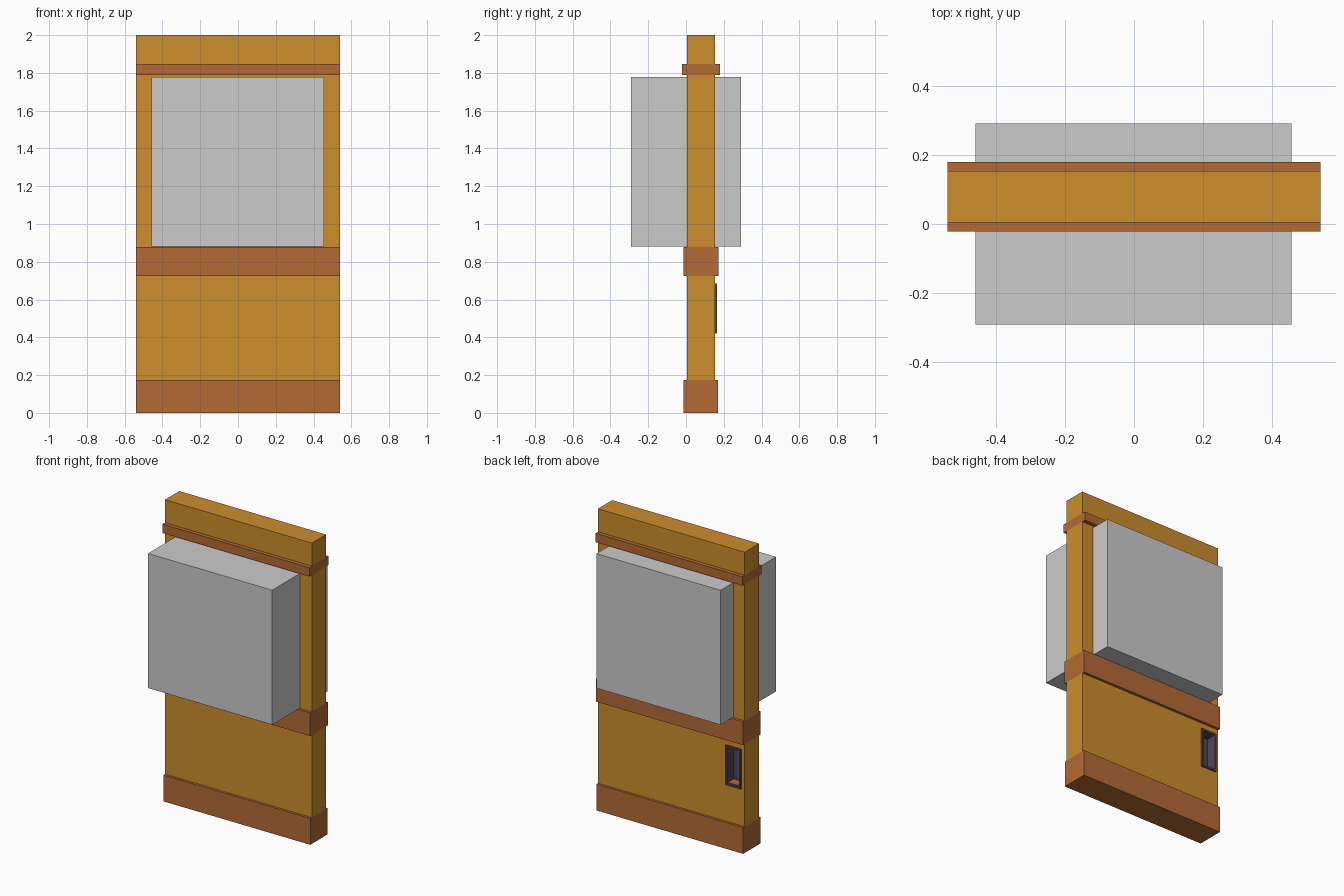
import bpy, bmesh

if "Cube" in bpy.data.objects:
    bpy.data.objects.remove(bpy.data.objects["Cube"])


def material(name, rgb):
    m = bpy.data.materials.new(name)
    m.diffuse_color = (*rgb, 1)
    m.use_nodes = True
    m.node_tree.nodes["Principled BSDF"].inputs["Base Color"].default_value = m.diffuse_color
    return m


OCHRE = material("ochre_wall", (0.61, 0.27, 0.025))
BROWN = material("brown_trim", (0.45, 0.145, 0.035))
DARK = material("dark_metal", (0.085, 0.06, 0.10))


def box(name, x, y, z, mat=None):
    """Box given by its (min, max) range on each axis."""
    bm = bmesh.new()
    bmesh.ops.create_cube(bm, size=1)
    for v in bm.verts:
        v.co = [r[0] if c < 0 else r[1] for c, r in zip(v.co, (x, y, z))]
    me = bpy.data.meshes.new(name)
    bm.to_mesh(me)
    bm.free()
    ob = bpy.data.objects.new(name, me)
    bpy.context.collection.objects.link(ob)
    if mat:
        me.materials.append(mat)
    return ob


def cut(ob, cutter):
    mod = ob.modifiers.new("cut", 'BOOLEAN')
    mod.operation = 'DIFFERENCE'
    mod.solver = 'EXACT'
    mod.object = cutter


# Wall panel, stacked from the floor up: plain sections and wider trim bands
WIDTH = (-0.54, 0.54)
MID_Y = 0.079
stack = [
    ("base_trim", 0.175, 0.091, BROWN),
    ("lower_wall", 0.724, 0.075, OCHRE),
    ("middle_trim", 0.878, 0.093, BROWN),
    ("window_wall", 1.788, 0.075, OCHRE),
    ("upper_trim", 1.847, 0.101, BROWN),
    ("top_wall", 2.0, 0.075, OCHRE),
]
parts, z = {}, 0
for name, top, half, mat in stack:
    parts[name] = box(name, WIDTH, (MID_Y - half, MID_Y + half), (z, top), mat)
    z = top

# Grey block that passes through the window opening
block = box("window_block", (-0.458, 0.455), (-0.291, 0.291), (0.882, 1.777))
cut(parts["window_wall"], block)

# Recessed pull on the back of the lower wall
X, Z, BACK, FRONT, T = (-0.517, -0.404), (0.42, 0.684), 0.085, 0.165, 0.013
pocket = box("pocket_cutter", X, (BACK, 0.3), Z)
pocket.hide_render = True
pocket.hide_viewport = True
cut(parts["lower_wall"], pocket)

recess = box("pull_recess", X, (BACK, FRONT), Z, DARK)
hollow = box("pull_hollow_cutter", (X[0] + T, X[1] - T), (BACK + 0.01, 0.3),
             (Z[0] + T, Z[1] - T))
hollow.hide_render = True
hollow.hide_viewport = True
cut(recess, hollow)

# Trim-coloured floor inside the pull
box("pull_floor", (X[0] + T, X[1] - T), (BACK + 0.01, FRONT - 0.01),
    (Z[0] + T, Z[0] + T + 0.004), BROWN)
